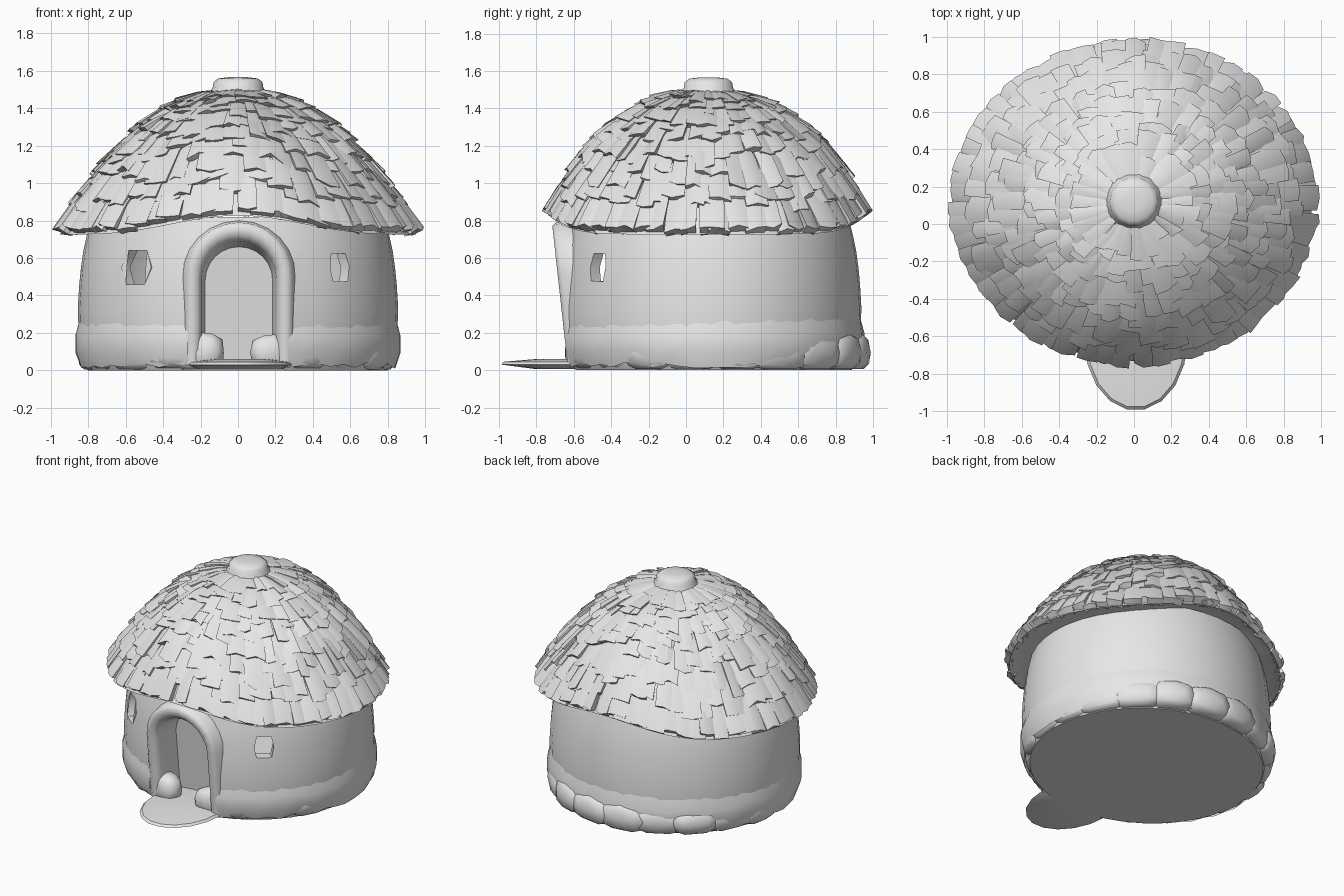
import bpy, bmesh, math, random
from math import sin, cos, pi, radians
from mathutils import Vector

random.seed(4)
if "Cube" in bpy.data.objects:
    bpy.data.objects.remove(bpy.data.objects["Cube"])

clay = bpy.data.materials.new("pale_clay")
clay.use_nodes = True
clay.diffuse_color = (0.8, 0.8, 0.8, 1)
clay.node_tree.nodes["Principled BSDF"].inputs["Base Color"].default_value = (0.8, 0.8, 0.8, 1)


def finish(name, bm, angle=40, fix_normals=True):
    if fix_normals:
        bmesh.ops.recalc_face_normals(bm, faces=bm.faces[:])
    mesh = bpy.data.meshes.new(name)
    bm.to_mesh(mesh)
    bm.free()
    mesh.materials.append(clay)
    obj = bpy.data.objects.new(name, mesh)
    bpy.context.collection.objects.link(obj)
    bpy.ops.object.select_all(action='DESELECT')
    obj.select_set(True)
    bpy.context.view_layer.objects.active = obj
    bpy.ops.object.shade_smooth_by_angle(angle=radians(angle))
    return obj


def loft(bm, rings, closed=True):
    """Skin a list of equal-length point rings and return the vertex rings."""
    rows = [[bm.verts.new(p) for p in ring] for ring in rings]
    n = len(rows[0])
    for a, b in zip(rows, rows[1:]):
        for i in range(n if closed else n - 1):
            j = (i + 1) % n
            bm.faces.new((a[i], a[j], b[j], b[i]))
    return rows


def ellipse(rx, ry, cy, z, n, cx=0):
    return [(cx + rx * cos(2 * pi * i / n), cy + ry * sin(2 * pi * i / n), z) for i in range(n)]


# Round wall, open at the doorway and the two windows
bm = bmesh.new()
wall_profile = [(0.80, 0), (0.83, 0.05), (0.85, 0.2), (0.855, 0.33), (0.847, 0.46),
                (0.838, 0.55), (0.825, 0.64), (0.805, 0.73), (0.78, 0.82)]
rows = loft(bm, [ellipse(r, r * 0.945, 0.13, z, 40) for r, z in wall_profile])
bm.faces.new(rows[0][::-1])
windows, doorway = [[], []], []
for f in bm.faces:
    c = f.calc_center_median()
    if len(f.verts) > 4:
        continue
    a = math.degrees(math.atan2((c.y - 0.13) / 0.945, c.x))
    off = abs(a + 90)
    if (off < 18 and c.z < 0.64) or (off < 9 and c.z < 0.73):
        doorway.append(f)
    elif abs(off - 40.5) < 2 and 0.46 < c.z < 0.64:
        windows[c.x > 0].append(f)
for pair in windows:
    bmesh.ops.inset_region(bm, faces=pair, thickness=0.022)
    verts = list({v for f in pair for v in f.verts})
    mid = sum((v.co for v in verts), Vector()) / len(verts)
    for v in verts:
        if abs(v.co.z - mid.z) < 0.03:
            v.co += (v.co - mid) * 0.6
    rim = [e for e in {e for f in pair for e in f.edges}
           if sum(f in pair for f in e.link_faces) == 1]
    bmesh.ops.delete(bm, geom=pair, context='FACES')
    new = bmesh.ops.extrude_edge_only(bm, edges=rim)["geom"]
    inward = (Vector((0, 0.13, mid.z)) - mid).normalized() * 0.07
    bmesh.ops.translate(bm, vec=inward, verts=[g for g in new if isinstance(g, bmesh.types.BMVert)])
bmesh.ops.delete(bm, geom=doorway, context='FACES')
finish("wall", bm, 50)


# Arched door surround with a closed recess
def arch(half, top, push, base=0.03):
    pts = [(-half, base), (-half, 0.28)]
    pts += [(-half * cos(pi * i / 12), top - half + half * sin(pi * i / 12)) for i in range(13)]
    pts += [(half, 0.28), (half, base)]
    return [(x + 0.005, -0.62 - 0.11 * z + push, z) for x, z in pts]


bm = bmesh.new()
rows = loft(bm, [arch(0.31, 0.80, 0.10), arch(0.285, 0.79, 0.01), arch(0.26, 0.77, -0.01),
                 arch(0.22, 0.72, -0.005), arch(0.2, 0.69, 0.03), arch(0.18, 0.66, 0.2)], closed=False)
bm.faces.new(rows[-1])
finish("door_surround", bm, 55, fix_normals=False).data.flip_normals()

# Thin rounded doorstep, tilted up a little at its outer lip
bm = bmesh.new()
rows = loft(bm, [ellipse(0.22, 0.18, -0.62, 0.005, 18, 0.01), ellipse(0.275, 0.375, -0.62, 0.03, 18, 0.01),
                 ellipse(0.26, 0.36, -0.62, 0.045, 18, 0.01), ellipse(0.16, 0.2, -0.6, 0.06, 18, 0.01)])
bm.faces.new(rows[0][::-1])
bm.faces.new(rows[-1])
finish("doorstep", bm, 35)

# Ring of soft boulders around the foot of the wall
bm = bmesh.new()
count = 20
for i in range(count):
    a = -pi / 2 + 2 * pi * (i + 0.5) / count
    if abs(cos(a)) < 0.25 and sin(a) < 0:
        a += 0.13 if cos(a) > 0 else -0.13
    wide, deep = random.uniform(0.15, 0.19), random.uniform(0.07, 0.1)
    high = random.uniform(0.09, 0.12)
    ball = bmesh.ops.create_icosphere(bm, subdivisions=2, radius=1)["verts"]
    for v in ball:
        p = v.co * random.uniform(0.96, 1.03)
        flat = [math.copysign(abs(k) ** 0.75, k) for k in p]
        out, side = flat[0] * deep, flat[1] * wide
        v.co = ((0.77 * cos(a)) + out * cos(a) - side * sin(a),
                0.155 + 0.74 * sin(a) + out * sin(a) + side * cos(a),
                max(0.005, 0.095 + flat[2] * high))
finish("foot_stones", bm, 60)

# Sloping clay bank that joins the stones to the wall
bm = bmesh.new()
bank = loft(bm, [ellipse(r, r * 0.945, 0.135, z, 60) for r, z in
                 [(0.84, 0.02), (0.868, 0.1), (0.868, 0.18), (0.845, 0.27)]])
for row in bank:
    for v in row:
        v.co.z += random.uniform(-0.01, 0.02)
gap = [f for f in bm.faces if abs(f.calc_center_median().x) < 0.27 and f.calc_center_median().y < 0]
bmesh.ops.delete(bm, geom=gap, context='FACES')
finish("clay_bank", bm, 60)

# Domed roof surface shared by the core and the thatch
slope = [(0.08, 1.51), (0.24, 1.465), (0.4, 1.39), (0.55, 1.275), (0.71, 1.11), (0.87, 0.9), (0.965, 0.735)]


def roof(t, a, off=0.0):
    k = max(0, min(0.9999, t)) * (len(slope) - 1)
    i = int(k)
    (r0, z0), (r1, z1) = slope[i], slope[i + 1]
    r, z = r0 + (r1 - r0) * (k - i), z0 + (z1 - z0) * (k - i)
    lift = 0.1 * abs(sin(a)) ** 8 * min(1, r / 0.7) ** 2
    return (cos(a) * (r + off), 0.115 + 0.89 * sin(a) * (r + off), z + lift + off * 0.6)


bm = bmesh.new()
angles = [2 * pi * i / 64 for i in range(64)]
rings = [[roof(t / 12, a, -0.015) for a in angles] for t in range(13)]
rings += [[(x * s, 0.115 + (y - 0.115) * s, z + 0.02) for x, y, z in rings[12]] for s in (0.93, 0.78)]
rows = loft(bm, rings)
bm.faces.new(rows[0])
finish("roof_core", bm, 50)

# Overlapping tiers of ragged thatch bundles
bm = bmesh.new()
tiers = 8
for tier in range(tiers):
    end = 0.27 + 0.73 * tier / (tiers - 1)
    count = 26 + 5 * tier
    eave = tier == tiers - 1
    for i in range(count):
        a = 2 * pi * (i + random.uniform(-0.3, 0.3)) / count
        half = pi / count * random.uniform(1.1, 1.7)
        tip = end - random.uniform(0, 0.02 if eave else 0.09)
        puff = random.uniform(0.018, 0.034)
        twist = random.uniform(-0.012, 0.012)
        start = max(0, end - 0.27)
        grid = []
        for t, off, w in ((start, -0.012, 0.85), ((start + tip) / 2, puff * 0.55, 1),
                          (tip, puff, 0.9), (tip, -0.02, 0.85)):
            grid.append([roof(t + (random.uniform(-0.015, 0.015) if off == puff else 0), a + s * half * w,
                              off - 0.008 * abs(s) + twist * s) for s in (-1, 0, 1)])
        rows = loft(bm, grid, closed=False)
        for s in (0, 2):
            bm.faces.new([row[s] for row in rows])
finish("thatch", bm, 38)

# Rounded cap on the peak
bm = bmesh.new()
rows = loft(bm, [ellipse(r, r, 0.12, z, 14) for r, z in
                 [(0.17, 1.46), (0.135, 1.51), (0.13, 1.54), (0.105, 1.558), (0.05, 1.565)]])
bm.faces.new(rows[-1])
finish("roof_cap", bm, 50)
